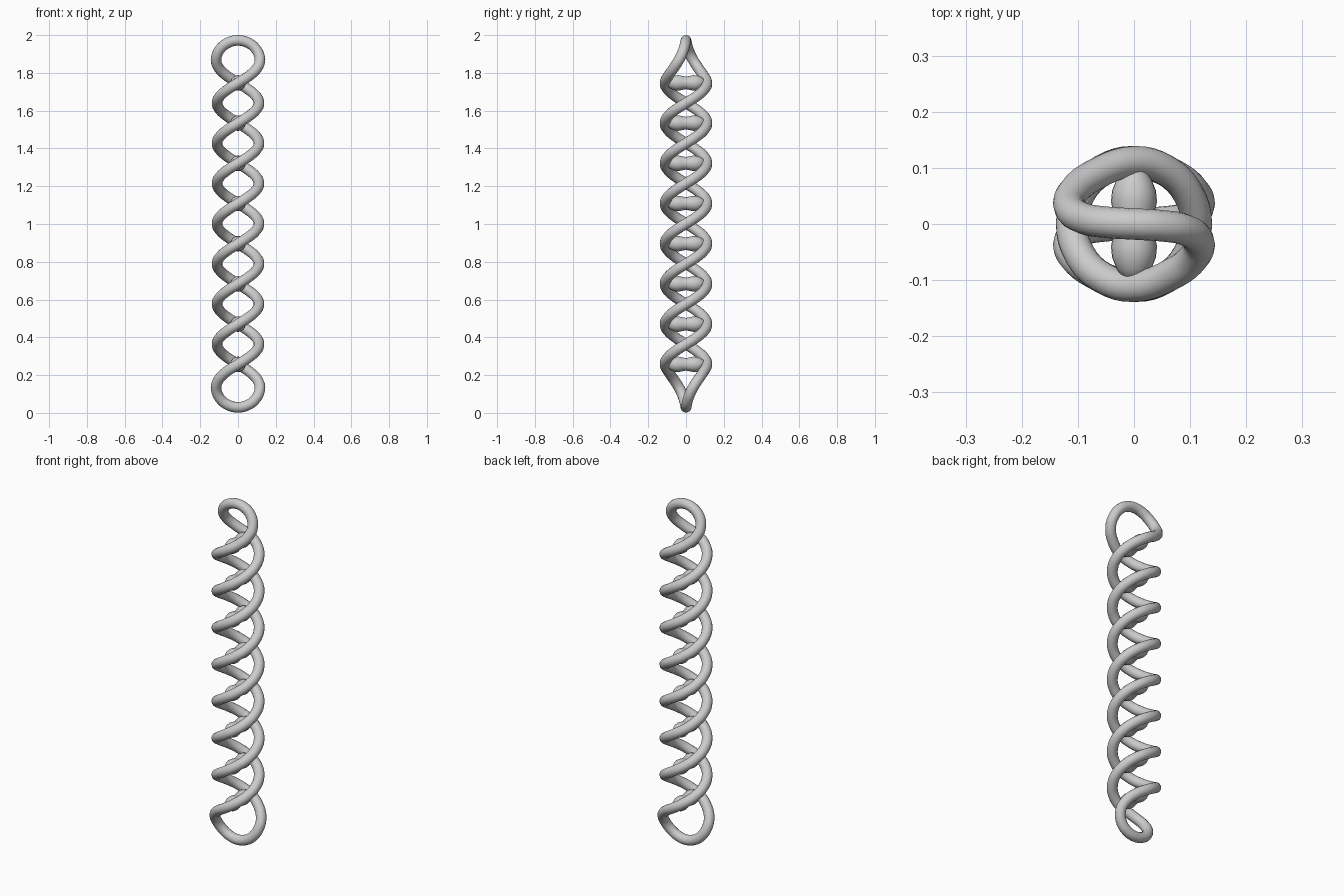
import bpy, bmesh, math

if "Cube" in bpy.data.objects:
    bpy.data.objects.remove(bpy.data.objects["Cube"])

R, TUBE = 0.111, 0.028          # helix radius, strand thickness
Z0, Z1, HALVES = 0.257, 1.747, 7  # twisted section and its half turns
STEPS = 6                       # points per half turn


def helix(start_angle):
    n = HALVES * STEPS
    return [(R * math.cos(start_angle + math.pi * i / STEPS),
             R * math.sin(start_angle + math.pi * i / STEPS),
             Z0 + (Z1 - Z0) * i / n) for i in range(n + 1)]


def cap(sx, z, dz):
    # rounded end loop, running from the back strand to the front strand
    half = [(0.070, 0.088, 0.046), (0.109, 0.056, 0.092), (0.115, 0.030, 0.135),
            (0.090, 0.010, 0.185), (0.048, 0.003, 0.215)]
    first = [(sx * x, y, z + dz * h) for x, y, h in half]
    last = [(-x, -y, h) for x, y, h in reversed(first)]
    return first + [(0, 0, z + dz * 0.225)] + last


# double strand: one closed path, up one helix and down the other
up = helix(-math.pi / 2)
down = helix(math.pi / 2)[::-1]
path = up + cap(-1, Z1, 1) + down + cap(1, Z0, -1.01)

curve = bpy.data.curves.new("double_strand", 'CURVE')
curve.dimensions = '3D'
curve.resolution_u = 4
curve.bevel_depth = TUBE
curve.bevel_resolution = 6
spline = curve.splines.new('BEZIER')
spline.bezier_points.add(len(path) - 1)
for point, co in zip(spline.bezier_points, path):
    point.co = co
    point.handle_left_type = point.handle_right_type = 'AUTO'
spline.use_cyclic_u = True
strand = bpy.data.objects.new("double_strand", curve)
bpy.context.collection.objects.link(strand)
bpy.context.view_layer.objects.active = strand
strand.select_set(True)
bpy.ops.object.convert(target='MESH')
bpy.ops.object.shade_smooth()

# rungs: two-lobed bars lathed around the y axis
half_profile = [(0.0, 0.033), (0.02, 0.037), (0.04, 0.041), (0.06, 0.039),
                (0.08, 0.031), (0.095, 0.020), (0.104, 0.0)]
profile = [(-y, r) for y, r in half_profile[:0:-1]] + half_profile
bm = bmesh.new()
verts = [bm.verts.new((r, y, 0)) for y, r in profile]
edges = [bm.edges.new(pair) for pair in zip(verts, verts[1:])]
bmesh.ops.spin(bm, geom=verts + edges, cent=(0, 0, 0), axis=(0, 1, 0),
               angle=2 * math.pi, steps=24)
bmesh.ops.remove_doubles(bm, verts=bm.verts, dist=1e-4)
bmesh.ops.recalc_face_normals(bm, faces=bm.faces)
for face in bm.faces:
    face.smooth = True
rung_mesh = bpy.data.meshes.new("rung")
bm.to_mesh(rung_mesh)
bm.free()

for i in range(HALVES + 1):
    rung = bpy.data.objects.new(f"rung_{i + 1}", rung_mesh)
    rung.location.z = Z0 + (Z1 - Z0) * i / HALVES
    bpy.context.collection.objects.link(rung)
